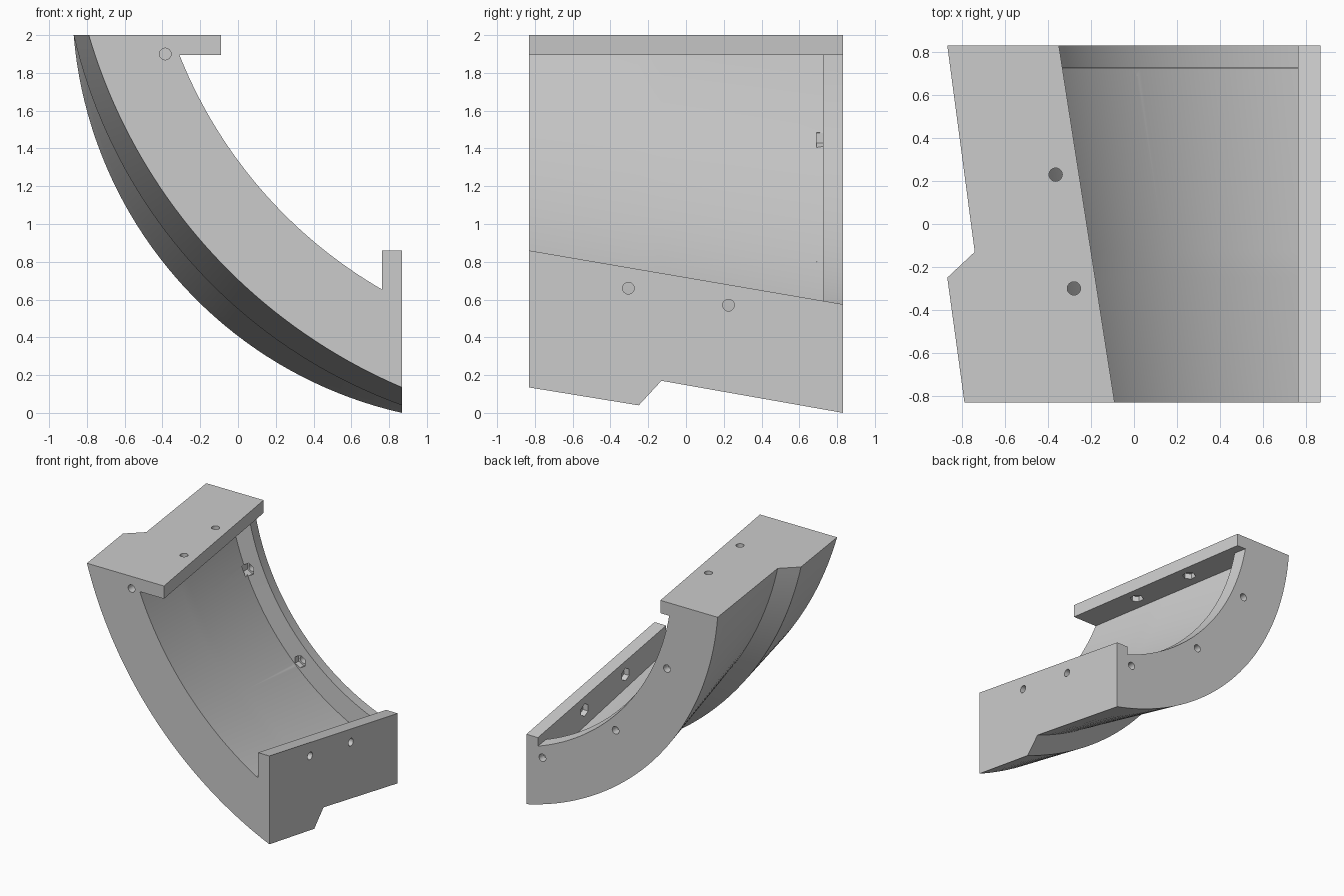
import bpy, bmesh, math
from mathutils import Vector, Matrix

if "Cube" in bpy.data.objects:
    bpy.data.objects.remove(bpy.data.objects["Cube"])

N = 40           # segments along the curve
W, TOP, RIGHT = 0.832, 2.0, 0.868
LIP_Z, LIP_X = 1.895, 0.763


def arc(a, b, r):
    """Arc from a to b in (x, z), bulging to the lower left."""
    a, b = Vector(a), Vector(b)
    d = b - a
    half = d.length / 2
    normal = Vector((-d.y, d.x)).normalized()
    c = (a + b) / 2 + normal * math.sqrt(r * r - half * half)
    s = math.atan2(a.y - c.y, a.x - c.x)
    sweep = 2 * math.asin(half / r)
    return [c + r * Vector((math.cos(s + sweep * i / N), math.sin(s + sweep * i / N)))
            for i in range(N + 1)]


def mix(p, q, t):
    return [u.lerp(v, t) for u, v in zip(p, q)]


# Outer wall curves: before the step, after the step, and at the back
out_front = arc((-0.79, TOP), (RIGHT, 0.135), 2.92)
out_low = arc((-0.87, TOP), (RIGHT, 0.04), 2.735)
out_high = arc((-0.742, TOP), (RIGHT, 0.17), 2.55)
out_back = arc((-0.87, TOP), (RIGHT, 0.0), 2.24)
# Inner wall curves: channel floor and raised back flange
floor_front = arc((-0.31, LIP_Z), (LIP_X, 0.653), 2.5)
floor_back = arc((-0.571, LIP_Z), (LIP_X, 0.334), 2.0)
flange_front = arc((-0.41, LIP_Z), (LIP_X, 0.52), 1.84)
flange_back = arc((-0.43, LIP_Z), (LIP_X, 0.505), 1.81)


def floor_at(y):
    return mix(floor_front, floor_back, (y + W) / (0.725 + W))


def out_rear(y):
    return mix(out_high, out_back, (y + 0.13) / (W + 0.13))


sections = [
    (-W, out_front, floor_front),
    (-0.25, out_low, floor_at(-0.25)),
    (-0.13, out_high, floor_at(-0.13)),
    (0.725, out_rear(0.725), floor_back),
    (0.726, out_rear(0.726), flange_front),
    (W, out_back, flange_back),
]

# Curved body: rings skinned from front to back
bm = bmesh.new()
rings = []
for y, outer, inner in sections:
    t = (y + W) / (2 * W)
    lip_z = 0.86 - 0.285 * t
    lip_x = -0.09 - 0.26 * t
    loop = outer + [Vector((RIGHT, lip_z)), Vector((LIP_X, lip_z))]
    loop += inner[::-1] + [Vector((lip_x, LIP_Z)), Vector((lip_x, TOP))]
    rings.append([bm.verts.new((p.x, y, p.y)) for p in loop])
for r0, r1 in zip(rings, rings[1:]):
    n = len(r0)
    for i in range(n):
        j = (i + 1) % n
        bm.faces.new((r0[i], r0[j], r1[j], r1[i]))
bm.faces.new(rings[0])
bm.faces.new(rings[-1])
bmesh.ops.recalc_face_normals(bm, faces=bm.faces)
mesh = bpy.data.meshes.new("curved_segment")
bm.to_mesh(mesh)
bm.free()
body = bpy.data.objects.new("curved_segment", mesh)
bpy.context.collection.objects.link(body)
bpy.context.view_layer.objects.active = body
body.select_set(True)


def drill(start, end, radius, sides):
    """Cut a round or hexagonal hole between two points."""
    start, end = Vector(start), Vector(end)
    d = end - start
    m = Matrix.Translation((start + end) / 2) @ d.to_track_quat('Z', 'Y').to_matrix().to_4x4()
    cb = bmesh.new()
    bmesh.ops.create_cone(cb, cap_ends=True, segments=sides, radius1=radius,
                          radius2=radius, depth=d.length, matrix=m)
    me = bpy.data.meshes.new("hole_cutter")
    cb.to_mesh(me)
    cb.free()
    cutter = bpy.data.objects.new("hole_cutter", me)
    cutter.hide_render = True
    bpy.context.collection.objects.link(cutter)
    mod = body.modifiers.new("hole", 'BOOLEAN')
    mod.operation, mod.solver, mod.object = 'DIFFERENCE', 'EXACT', cutter
    bpy.ops.object.modifier_apply(modifier=mod.name)
    bpy.data.objects.remove(cutter)


HOLE, NUT = 0.031, 0.052
# Top lip bolt holes with nut pockets underneath
for x, y in ((-0.365, 0.23), (-0.28, -0.3)):
    drill((x, y, 1.85), (x, y, 2.05), HOLE, 24)
    drill((x, y, 1.85), (x, y, 1.94), NUT, 6)
# Side lip bolt holes with nut pockets inside
for y, z in ((-0.305, 0.66), (0.225, 0.57)):
    drill((0.71, y, z), (0.92, y, z), HOLE, 24)
    drill((0.71, y, z), (0.81, y, z), NUT, 6)
# Back flange bolt holes with nut pockets facing the channel
for x, z in ((-0.41, 1.455), (0.057, 0.824), (0.722, 0.42)):
    drill((x, 0.69, z), (x, 0.9, z), HOLE, 24)
    drill((x, 0.69, z), (x, 0.77, z), NUT, 6)
# Front face pin hole
drill((-0.385, -0.9, 1.9), (-0.385, -0.73, 1.9), HOLE, 24)

bpy.ops.object.shade_smooth_by_angle(angle=math.radians(25))
